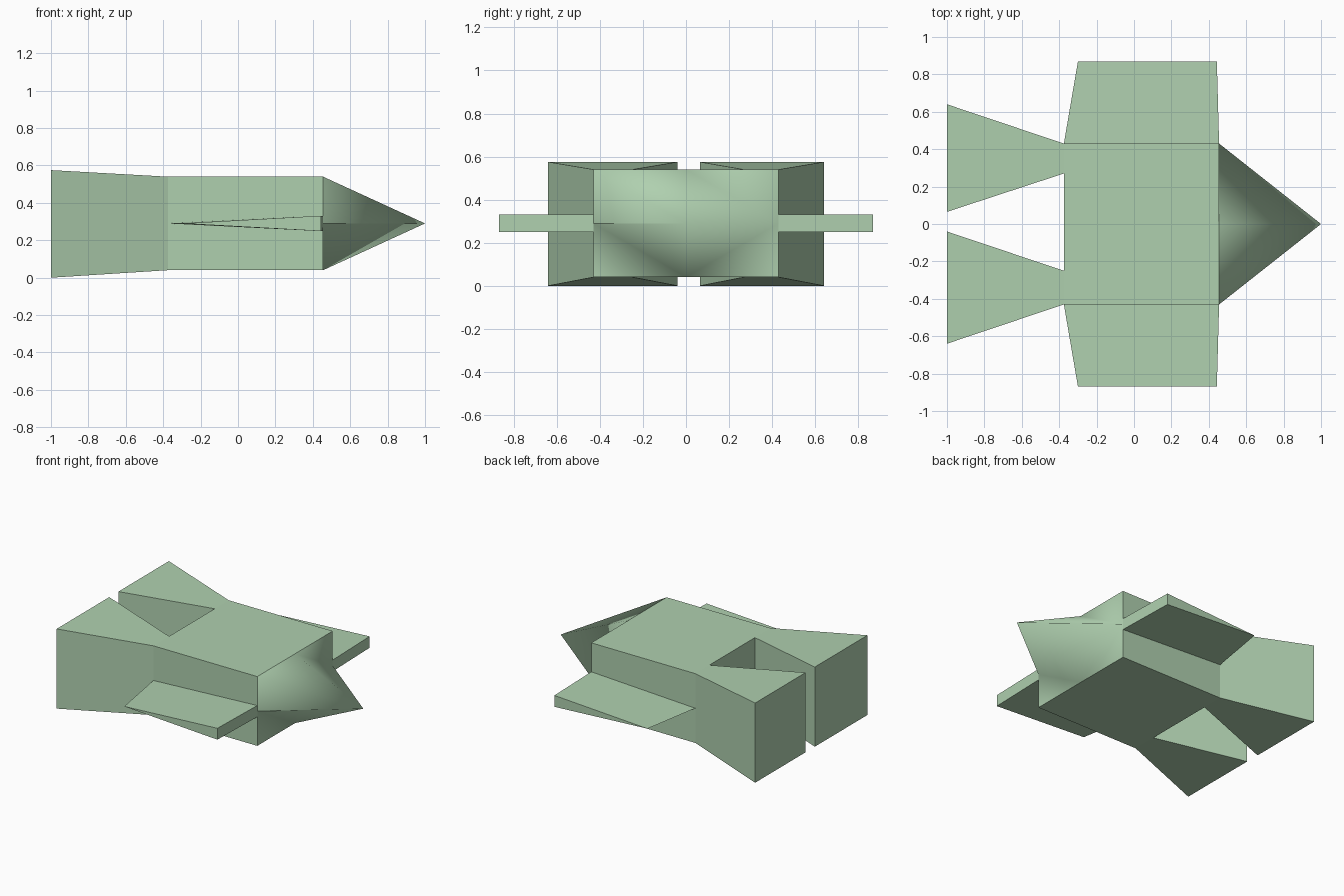
import bpy, bmesh
from mathutils import Vector

if "Cube" in bpy.data.objects:
    bpy.data.objects.remove(bpy.data.objects["Cube"], do_unlink=True)

green = bpy.data.materials.new("pale_green")
green.use_nodes = True
COLOR = (0.43, 0.63, 0.43, 1)
green.diffuse_color = COLOR
green.node_tree.nodes["Principled BSDF"].inputs["Base Color"].default_value = COLOR

MID = 0.29                  # height of the centre line
REAR, FRONT = -0.375, 0.455  # ends of the body
W, H = 0.43, 0.25           # half width and half height of the body


def finish(name, bm):
    mesh = bpy.data.meshes.new(name)
    bm.to_mesh(mesh)
    bm.free()
    mesh.materials.append(green)
    obj = bpy.data.objects.new(name, mesh)
    bpy.context.collection.objects.link(obj)
    return obj


def loft(name, start, end, open_start=False, open_end=False):
    """Bridge two matching outlines into a flat-sided solid."""
    bm = bmesh.new()
    a = [bm.verts.new(p) for p in start]
    b = [bm.verts.new(p) for p in end]
    n = len(a)
    caps = [bm.faces.new(a), bm.faces.new(b)]
    for i in range(n):
        j = (i + 1) % n
        bm.faces.new((a[i], a[j], b[j], b[i]))
    bmesh.ops.recalc_face_normals(bm, faces=bm.faces)
    drop = [f for f, gone in zip(caps, (open_start, open_end)) if gone]
    if drop:
        bmesh.ops.delete(bm, geom=drop, context="FACES_ONLY")
    return finish(name, bm)


def rect(x, y0, y1, z0, z1):
    return [(x, y0, z0), (x, y1, z0), (x, y1, z1), (x, y0, z1)]


def wedge(y, tail, nose):
    return [(tail, y, MID), (nose, y, MID - 0.041), (nose, y, MID + 0.041)]


# Main body, open where the nose closes it
loft("body", rect(REAR, -W, W, MID - H, MID + H),
     rect(FRONT, -W, W, MID - H, MID + H), open_end=True)

# Flared rear thrusters and wedge wings on both sides
for side, s, inner, flare in (("left", 1, 0.27, 0.065), ("right", -1, 0.25, 0.04)):
    loft(side + "_thruster",
         rect(REAR, s * inner, s * W, MID - H, MID + H),
         rect(-1, s * flare, s * 0.64, 0, 0.575), open_start=True)
    loft(side + "_wing", wedge(s * W, REAR, FRONT),
         wedge(s * 0.868, -0.3, 0.443), open_start=True)

# Pointed nose: ridges run from the edge middles to the tip
bm = bmesh.new()
tip = bm.verts.new((1, 0, MID))
signs = [(-1, 0), (-1, 1), (0, 1), (1, 1), (1, 0), (1, -1), (0, -1), (-1, -1)]
ring = [bm.verts.new((FRONT, W * y, MID + H * z)) for y, z in signs]
for i in range(0, 8, 2):
    m, c, k = ring[i], ring[i + 1], ring[(i + 2) % 8]
    if i == 0:              # one corner carries its own ridge
        tris = [(m, c, tip), (c, k, tip)]
    else:
        tris = [(m, c, k), (m, k, tip)]
    for t in tris:
        bm.faces.new(t)
bm.normal_update()
for f in bm.faces:
    f.smooth = True
    if f.normal.dot(Vector((1, 0, 0))) < 0:
        f.normal_flip()
bm.edges.get((ring[0], tip)).smooth = False
finish("nose", bm)
